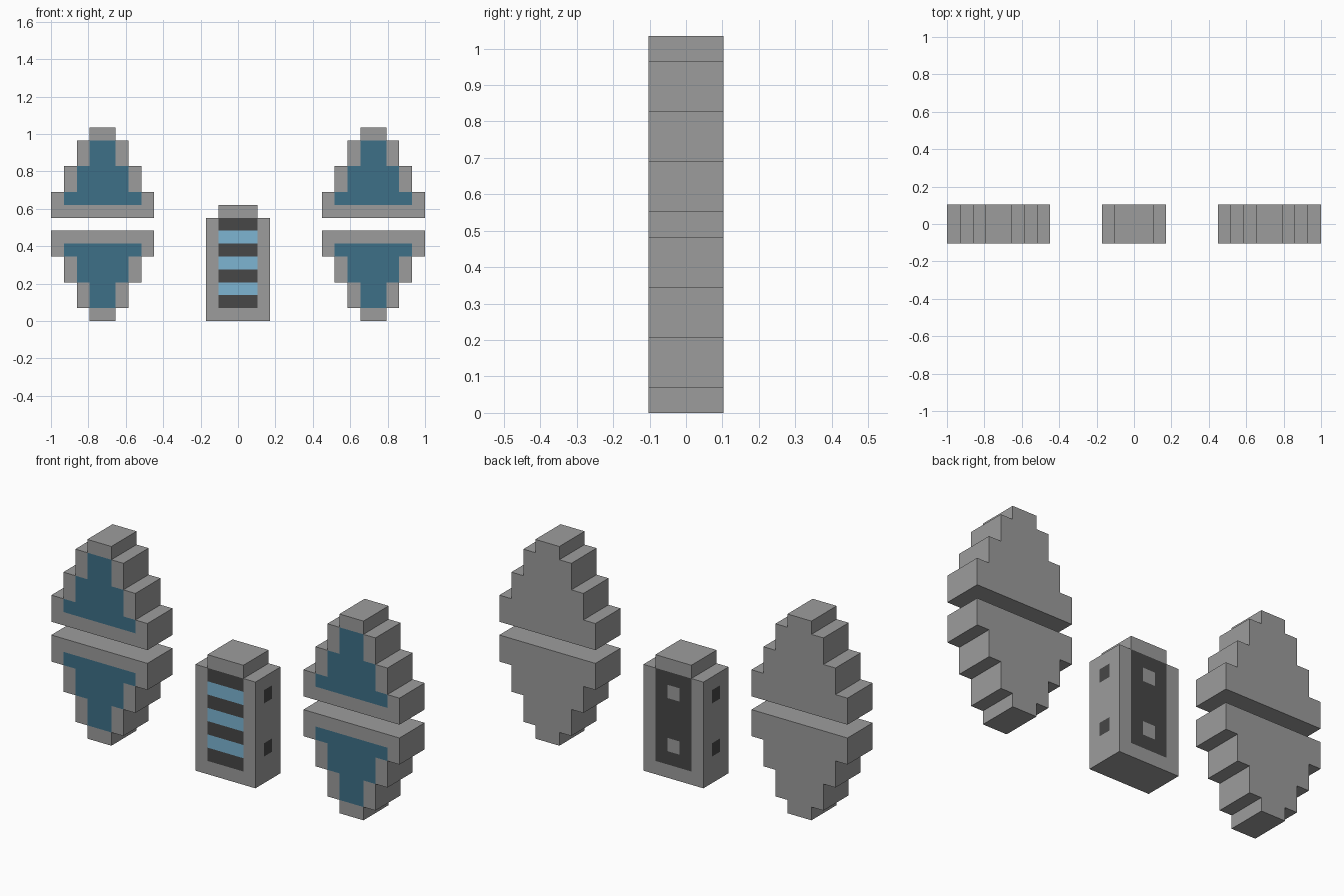
import bpy, bmesh, math

if "Cube" in bpy.data.objects:
    bpy.data.objects.remove(bpy.data.objects["Cube"])

U = 2 / 29  # edge length of one block


def make_material(name, rgb):
    m = bpy.data.materials.new(name)
    m.diffuse_color = (*rgb, 1)
    m.use_nodes = True
    m.node_tree.nodes["Principled BSDF"].inputs["Base Color"].default_value = m.diffuse_color
    return m


GREY, DARK, LIGHT, BLUE = range(4)
MATERIALS = [
    make_material("hull grey", (0.335, 0.335, 0.335)),
    make_material("dark grey", (0.063, 0.063, 0.063)),
    make_material("light blue", (0.205, 0.46, 0.65)),
    make_material("panel blue", (0.047, 0.16, 0.245)),
]


def block_solid(name, widths, center, paint):
    """Stepped solid, 3 blocks deep. widths: {row: blocks wide}.
    paint(x, y, z, direction) gives the material; x and y count from the middle."""
    cells = {(-(w - 1) / 2 + i, y, z)
             for z, w in widths.items() for i in range(w) for y in (-1, 0, 1)}
    bm = bmesh.new()
    for c in cells:
        for axis in range(3):
            for s in (-1, 1):
                d = [0, 0, 0]
                d[axis] = s
                if tuple(c[k] + d[k] for k in range(3)) in cells:
                    continue
                a, b = (axis + 1) % 3, (axis + 2) % 3
                loop = []
                for p, q in ((-1, -1), (1, -1), (1, 1), (-1, 1))[::s]:
                    v = [c[0], c[1], c[2] + 0.5]
                    v[axis] += s / 2
                    v[a] += p / 2
                    v[b] += q / 2
                    loop.append(bm.verts.new([t * U for t in v]))
                bm.faces.new(loop).material_index = paint(*c, tuple(d))
    # Join the block sides into clean flat regions of one colour
    bmesh.ops.remove_doubles(bm, verts=bm.verts[:], dist=1e-4)
    bmesh.ops.dissolve_limit(bm, angle_limit=math.radians(1), verts=bm.verts[:],
                             edges=bm.edges[:], delimit={'MATERIAL'})
    mesh = bpy.data.meshes.new(name)
    bm.to_mesh(mesh)
    bm.free()
    for m in MATERIALS:
        mesh.materials.append(m)
    ob = bpy.data.objects.new(name, mesh)
    ob.location.x = center * U
    bpy.context.collection.objects.link(ob)


FRONT, BACK = (0, -1, 0), (0, 1, 0)

# Side wings: stepped halves pointing up and down, each with a blue front panel
STEPS = [8, 8, 6, 6, 4, 4, 2]
upper = {8 + i: w for i, w in enumerate(STEPS)}
lower = {6 - i: w for i, w in enumerate(STEPS)}


def wing_paint(x, y, z, d):
    level = z - 8 if z >= 8 else 6 - z
    inside = 0 < level < 6 and abs(x) < STEPS[level] / 2 - 1
    return BLUE if d == FRONT and inside else GREY


for side, center in (("left", -10.5), ("right", 10.5)):
    block_solid(side + "_wing_upper", upper, center, wing_paint)
    block_solid(side + "_wing_lower", lower, center, wing_paint)


# Central pod: striped front, dark back panel, small square ports
def pod_paint(x, y, z, d):
    port = z in (2, 6)
    panel = abs(x) <= 1 and 1 <= z <= 7
    if d == FRONT and panel:
        return LIGHT if z % 2 == 0 else DARK
    if d == BACK and panel:
        return GREY if port and x == 0 else DARK
    if d[0] and port and y == 0:
        return DARK
    return GREY


block_solid("central_pod", {z: 5 if z < 8 else 3 for z in range(9)}, 0, pod_paint)
